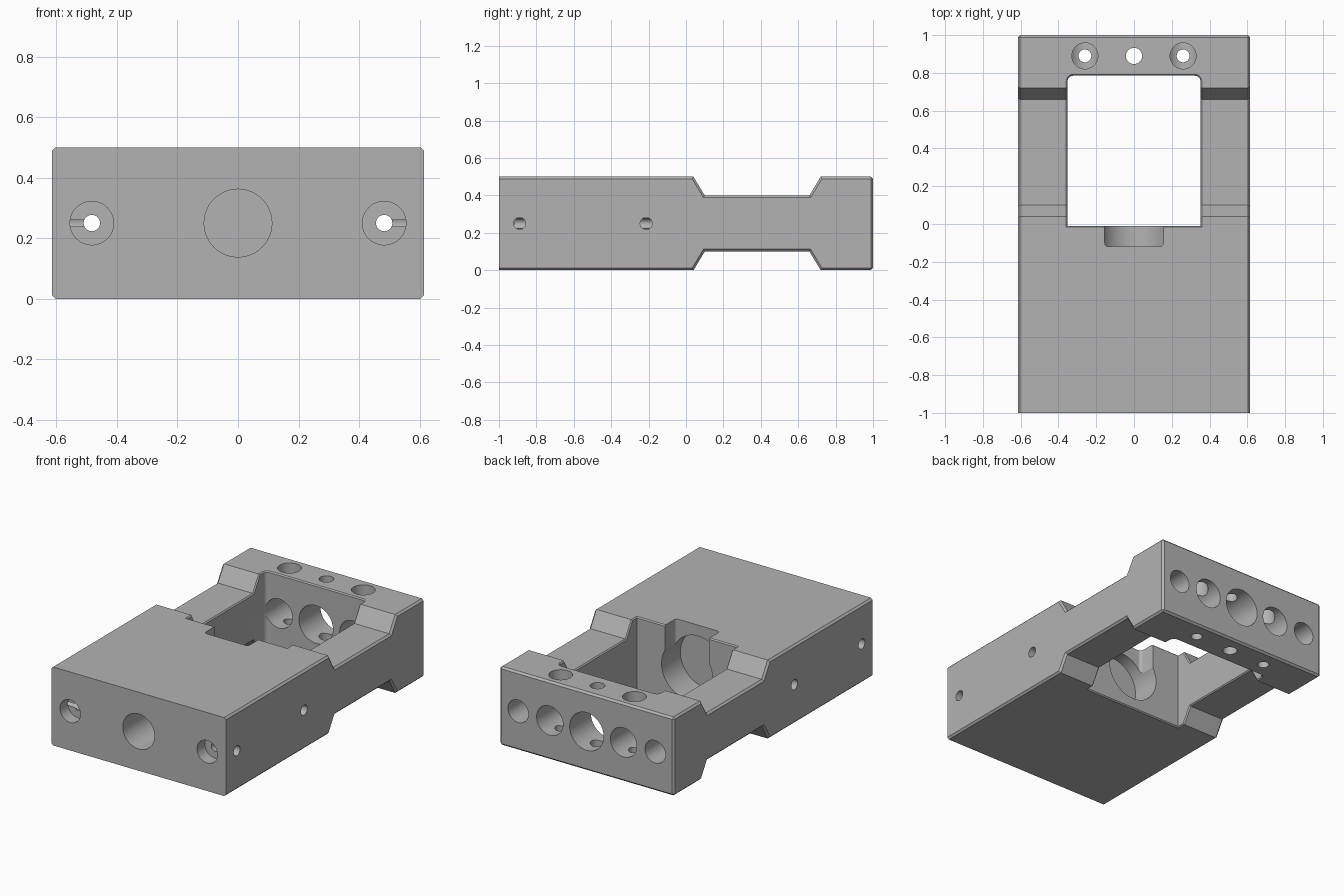
import bpy, bmesh
from math import radians
from mathutils import Matrix, Vector

cube = bpy.data.objects.get("Cube")
if cube:
    bpy.data.objects.remove(cube, do_unlink=True)

HALF_W, HEIGHT, MID = 0.615, 0.5, 0.25
CHAMFER = 0.012

metal = bpy.data.materials.new("grey metal")
metal.use_nodes = True
metal.diffuse_color = (0.45, 0.45, 0.45, 1)
metal.node_tree.nodes["Principled BSDF"].inputs["Base Color"].default_value = metal.diffuse_color


def make_object(name, bm):
    bmesh.ops.recalc_face_normals(bm, faces=bm.faces)
    mesh = bpy.data.meshes.new(name)
    bm.to_mesh(mesh)
    bm.free()
    mesh.materials.append(metal)
    obj = bpy.data.objects.new(name, mesh)
    bpy.context.collection.objects.link(obj)
    return obj


def cut(target, cutter):
    cutter.hide_render = True
    mod = target.modifiers.new("cut", 'BOOLEAN')
    mod.operation, mod.solver, mod.object = 'DIFFERENCE', 'EXACT', cutter
    bpy.context.view_layer.objects.active = target
    bpy.ops.object.modifier_apply(modifier=mod.name)
    bpy.data.objects.remove(cutter, do_unlink=True)


def box(name, low, high, radius, rounded_y):
    """Box whose vertical edges at y = rounded_y are rounded."""
    low, high = Vector(low), Vector(high)
    bm = bmesh.new()
    bmesh.ops.create_cube(bm, size=1)
    size = high - low
    bmesh.ops.transform(bm, verts=bm.verts, matrix=Matrix.Translation((low + high) / 2) @ Matrix.Diagonal((*size, 1)))
    edges = [e for e in bm.edges if all(abs(v.co.y - rounded_y) < 1e-4 for v in e.verts)
             and abs(e.verts[0].co.x - e.verts[1].co.x) < 1e-4]
    bmesh.ops.bevel(bm, geom=edges, offset=radius, segments=6, profile=0.5, affect='EDGES')
    return make_object(name, bm)


def drill(target, start, end, radius):
    """Cut a round hole between two points."""
    start, end = Vector(start), Vector(end)
    axis = end - start
    bm = bmesh.new()
    bmesh.ops.create_cone(bm, cap_ends=True, segments=48, radius1=radius, radius2=radius, depth=axis.length)
    turn = axis.to_track_quat('Z', 'Y').to_matrix().to_4x4()
    bmesh.ops.transform(bm, verts=bm.verts, matrix=Matrix.Translation((start + end) / 2) @ turn)
    cut(target, make_object("hole cutter", bm))


# Block with a waist, from its side profile
upper = [(1, HEIGHT), (0.72, HEIGHT), (0.66, 0.4), (0.1, 0.4), (0.04, HEIGHT), (-1, HEIGHT)]
profile = upper + [(y, HEIGHT - z) for y, z in reversed(upper)]
bm = bmesh.new()
side = bm.faces.new([bm.verts.new((-HALF_W, y, z)) for y, z in profile])
extruded = bmesh.ops.extrude_face_region(bm, geom=[side])["geom"]
bmesh.ops.translate(bm, vec=(2 * HALF_W, 0, 0), verts=[g for g in extruded if isinstance(g, bmesh.types.BMVert)])
bmesh.ops.recalc_face_normals(bm, faces=bm.faces)


# Chamfer the rims of both sides and of the back
def on_rim(edge):
    a, b = (v.co for v in edge.verts)
    front = a.y < -0.99 and b.y < -0.99
    along_side = abs(a.x - b.x) < 1e-4
    return (along_side and not front) or (a.y > 0.99 and b.y > 0.99)


bmesh.ops.bevel(bm, geom=[e for e in bm.edges if on_rim(e)], offset=CHAMFER, segments=1, affect='EDGES')
block = make_object("block", bm)

# Window through the waist, with a fine chamfer on its rims
WIN_X, WIN_FRONT, WIN_BACK = 0.352, -0.01, 0.785
cut(block, box("window cutter", (-WIN_X, WIN_FRONT, -0.1), (WIN_X, WIN_BACK, 0.6), 0.03, WIN_BACK))
bm = bmesh.new()
bm.from_mesh(block.data)


def in_window(v):
    return abs(v.co.x) < WIN_X + 0.001 and WIN_FRONT - 0.001 < v.co.y < WIN_BACK + 0.001


walls = {f for f in bm.faces if abs(f.normal.z) < 0.05 and all(in_window(v) for v in f.verts)}
rims = [e for e in bm.edges if len(walls.intersection(e.link_faces)) == 1]
bmesh.ops.bevel(bm, geom=rims, offset=0.007, segments=1, affect='EDGES')
bm.to_mesh(block.data)
bm.free()

# Seat bore in the window's front wall, open to the top through a slot
drill(block, (0, 0.1, MID), (0, -0.2, MID), 0.18)
cut(block, box("slot cutter", (-0.155, -0.12, MID), (0.155, 0.1, 0.6), 0.02, -0.12))

# Blind front hole and the round holes through the back wall
drill(block, (0, -1.1, MID), (0, -0.65, MID), 0.112)
drill(block, (0, 0.6, MID), (0, 1.1, MID), 0.12)
drill(block, (0, 0.89, -0.1), (0, 0.89, 0.6), 0.043)

for s in (-1, 1):
    # Long rod holes, counterbored at both ends
    drill(block, (s * 0.483, -1.1, MID), (s * 0.483, 1.1, MID), 0.027)
    drill(block, (s * 0.483, -1.1, MID), (s * 0.483, -0.92, MID), 0.072)
    drill(block, (s * 0.483, 0.75, MID), (s * 0.483, 1.1, MID), 0.072)
    # Back holes and the counterbored screw holes crossing them
    drill(block, (s * 0.26, 0.6, MID), (s * 0.26, 1.1, MID), 0.093)
    drill(block, (s * 0.26, 0.89, -0.1), (s * 0.26, 0.89, 0.6), 0.034)
    drill(block, (s * 0.26, 0.89, MID), (s * 0.26, 0.89, 0.6), 0.069)
    # Set screw holes in the sides
    for y in (-0.89, -0.213):
        drill(block, (s * 0.7, y, MID), (s * 0.483, y, MID), 0.032)

# Smooth holes, sharp edges
bpy.ops.object.select_all(action='DESELECT')
block.select_set(True)
bpy.context.view_layer.objects.active = block
bpy.ops.object.shade_smooth_by_angle(angle=radians(25))
